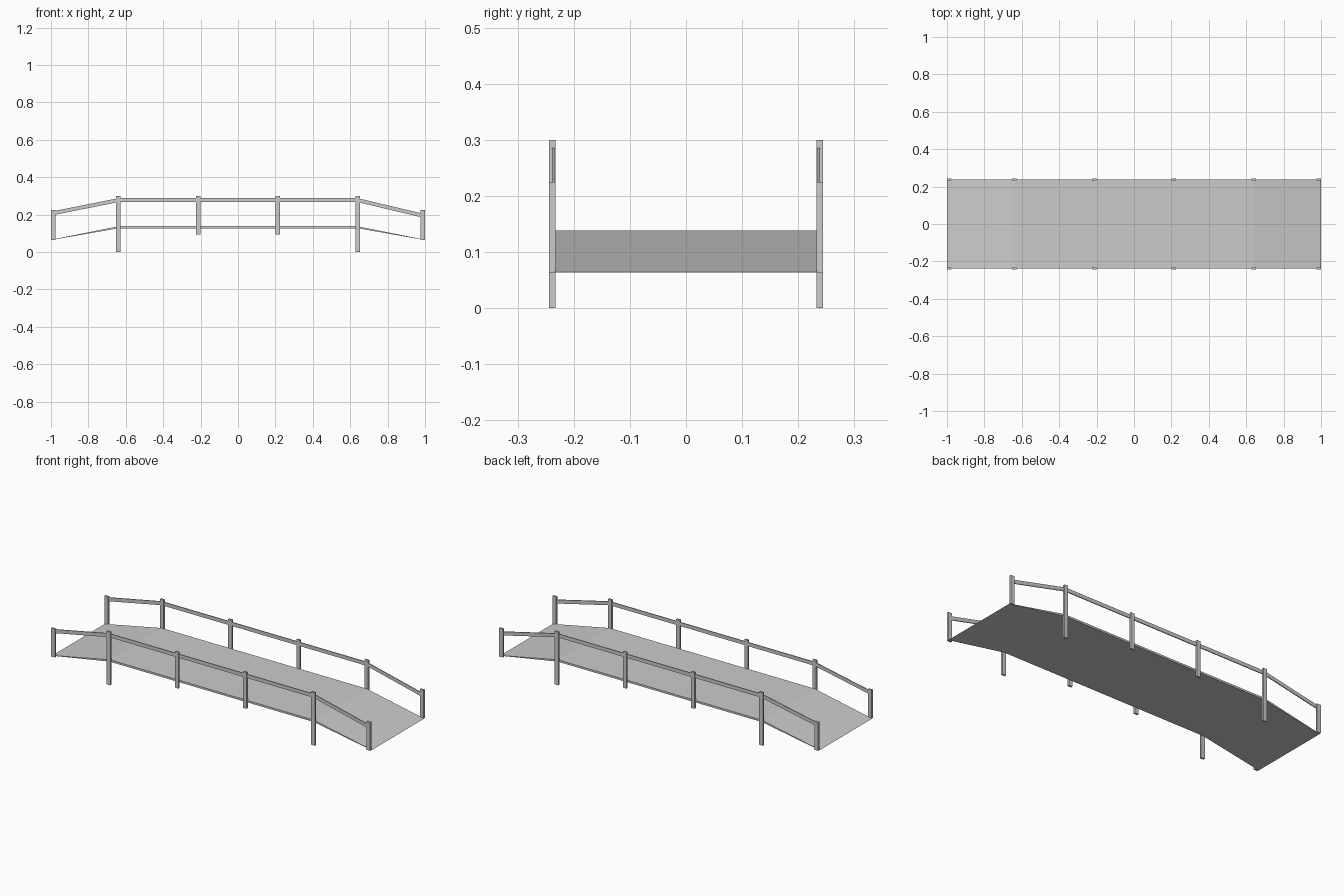
import bpy, bmesh

if "Cube" in bpy.data.objects:
    bpy.data.objects.remove(bpy.data.objects["Cube"])

def extrude_profile(name, pts, y0, y1):
    """Extrude an x/z outline from y0 to y1."""
    bm = bmesh.new()
    face = bm.faces.new([bm.verts.new((x, y0, z)) for x, z in pts])
    ext = bmesh.ops.extrude_face_region(bm, geom=[face])
    moved = [v for v in ext["geom"] if isinstance(v, bmesh.types.BMVert)]
    bmesh.ops.translate(bm, vec=(0, y1 - y0, 0), verts=moved)
    bmesh.ops.recalc_face_normals(bm, faces=bm.faces)
    mesh = bpy.data.meshes.new(name)
    bm.to_mesh(mesh)
    bm.free()
    obj = bpy.data.objects.new(name, mesh)
    bpy.context.collection.objects.link(obj)
    return obj

INNER, RAIL_OUT, POST_OUT = 0.234, 0.239, 0.244
HALF = 0.0115

# Deck: thin plate with ramps tapering to the ends
deck = [(-1, 0.064), (-0.64, 0.127), (0.64, 0.127), (1, 0.064),
        (0.998, 0.066), (0.64, 0.138), (-0.64, 0.138), (-0.998, 0.066)]
extrude_profile("deck", deck, -INNER, INNER)

# Handrail outline, following the deck
rail = [(-0.985, 0.198), (-0.64, 0.267), (0.64, 0.267), (0.985, 0.185),
        (0.985, 0.206), (0.64, 0.288), (-0.64, 0.288), (-0.985, 0.219)]

# Posts: x position, bottom, top
posts = [("end_post", 0.987, 0.064, 0.225),
         ("support_post", 0.64, 0.0, 0.3),
         ("middle_post", 0.213, 0.095, 0.3)]

for side, s in (("front", -1), ("back", 1)):
    extrude_profile(f"{side}_handrail", rail, s * INNER, s * RAIL_OUT)
    for name, px, z0, z1 in posts:
        for end, x in (("left", -px), ("right", px)):
            box = [(x - HALF, z0), (x + HALF, z0), (x + HALF, z1), (x - HALF, z1)]
            extrude_profile(f"{side}_{end}_{name}", box, s * (INNER - 0.001), s * POST_OUT)
